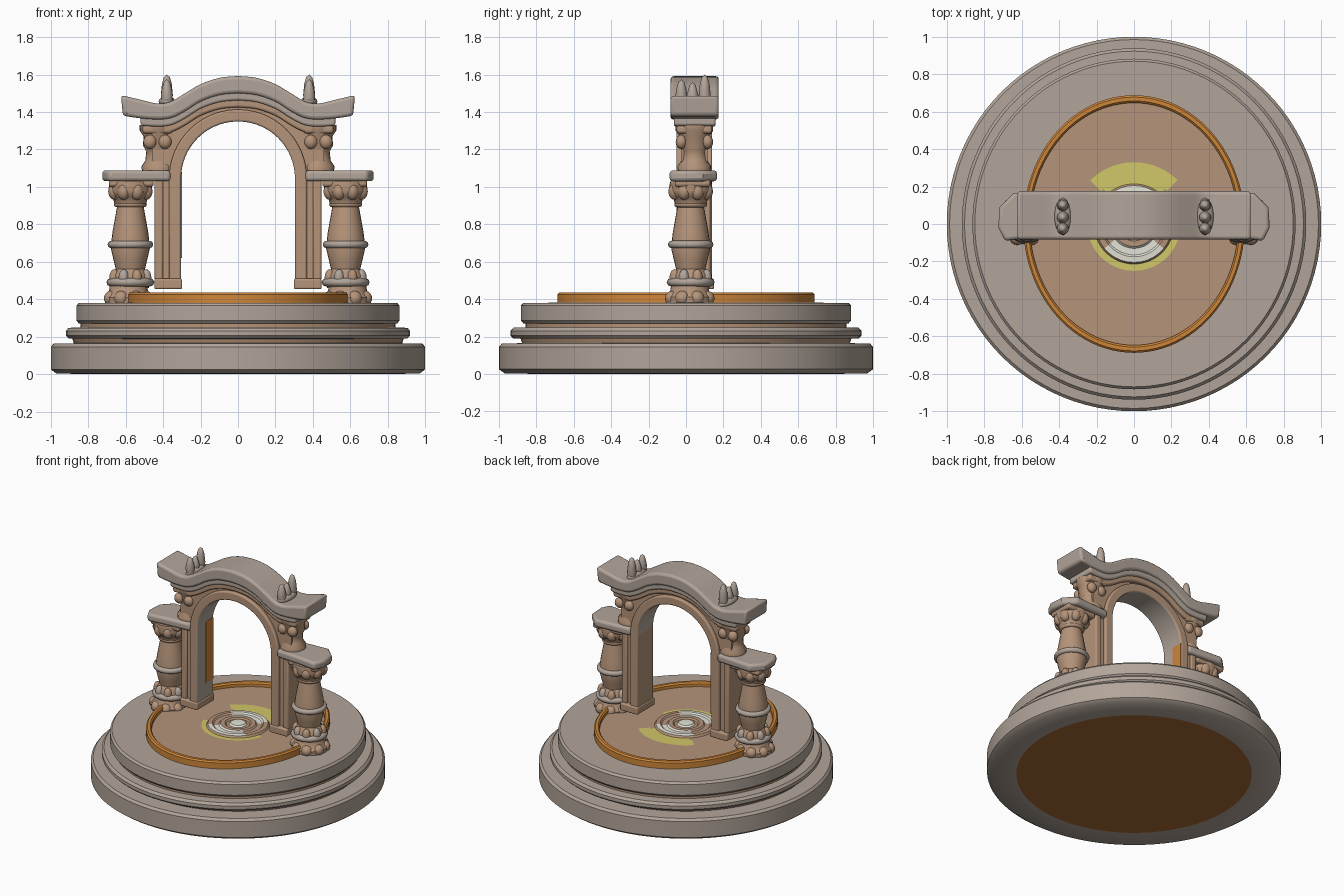
import bpy, bmesh, math
from mathutils import Vector

if "Cube" in bpy.data.objects:
    bpy.data.objects.remove(bpy.data.objects["Cube"], do_unlink=True)


def material(name, rgb):
    lin = [((c / 255 + 0.055) / 1.055) ** 2.4 for c in rgb] + [1.0]
    m = bpy.data.materials.new(name)
    m.use_nodes = True
    m.diffuse_color = lin
    bsdf = next(n for n in m.node_tree.nodes if n.type == "BSDF_PRINCIPLED")
    bsdf.inputs["Base Color"].default_value = lin
    return m


STONE = material("grey stone", (178, 165, 154))
TAN = material("tan stone", (181, 148, 122))
ORANGE = material("orange trim", (206, 134, 58))
YELLOW = material("pale yellow", (209, 199, 104))
WHITE = material("off white", (228, 227, 216))
BROWN = material("brown underside", (166, 106, 50))


def finish(name, bm, mats, rule=None, bevel=0, angle=40):
    """Turn a bmesh into a shaded object; rule(centre, normal) picks the material."""
    bmesh.ops.remove_doubles(bm, verts=bm.verts, dist=1e-5)
    bmesh.ops.recalc_face_normals(bm, faces=bm.faces)
    bm.normal_update()
    if rule:
        for f in bm.faces:
            f.material_index = rule(f.calc_center_median(), f.normal)
    me = bpy.data.meshes.new(name)
    bm.to_mesh(me)
    bm.free()
    for m in mats:
        me.materials.append(m)
    ob = bpy.data.objects.new(name, me)
    bpy.context.collection.objects.link(ob)
    if bevel:
        mod = ob.modifiers.new("bevel", "BEVEL")
        mod.width, mod.segments, mod.limit_method = bevel, 3, "ANGLE"
        mod.angle_limit = math.radians(45)
    bpy.ops.object.select_all(action="DESELECT")
    bpy.context.view_layer.objects.active = ob
    ob.select_set(True)
    bpy.ops.object.shade_smooth_by_angle(angle=math.radians(angle))
    return ob


def lathe(name, profile, mats, at=(0, 0), scale=(1, 1), n=32, rule=None, angle=40, closed=False):
    """Revolve (radius, z) points about a vertical axis."""
    bm = bmesh.new()
    rings = [[bm.verts.new((at[0] + r * scale[0] * math.cos(math.tau * k / n),
                            at[1] + r * scale[1] * math.sin(math.tau * k / n), z))
              for k in range(n)] for r, z in profile]
    pairs = list(zip(rings, rings[1:])) + ([(rings[-1], rings[0])] if closed else [])
    for a, b in pairs:
        for k in range(n):
            j = (k + 1) % n
            bm.faces.new((a[k], a[j], b[j], b[k]))
    return finish(name, bm, mats, rule, angle=angle)


def strip(name, outer, inner, y0, y1, mats, rule=None, bevel=0.0):
    """Solid band between two x-z paths, running from y0 to y1."""
    bm = bmesh.new()
    rows = [[bm.verts.new((p[0], y, p[1])) for p, y in ((o, y0), (o, y1), (i, y1), (i, y0))]
            for o, i in zip(outer, inner)]
    for a, b in zip(rows, rows[1:]):
        for k in range(4):
            j = (k + 1) % 4
            bm.faces.new((a[k], a[j], b[j], b[k]))
    bm.faces.new(rows[0])
    bm.faces.new(rows[-1])
    return finish(name, bm, mats, rule, bevel)


def box(name, x, y, z, mat, bevel=0.01):
    return strip(name, [(x[0], z[1]), (x[1], z[1])], [(x[0], z[0]), (x[1], z[0])],
                 y[0], y[1], [mat], bevel=bevel)


def blob(name, at, size, mat):
    bm = bmesh.new()
    bmesh.ops.create_uvsphere(bm, u_segments=14, v_segments=10, radius=1)
    for v in bm.verts:
        v.co = Vector(at) + v.co * Vector(size)
    return finish(name, bm, [mat], angle=80)


def smooth(pts, steps=4):
    """Catmull-Rom curve through the points."""
    p = [Vector(q) for q in [pts[0]] + pts + [pts[-1]]]
    out = []
    for a, b, c, d in zip(p, p[1:], p[2:], p[3:]):
        for k in range(steps):
            t = k / steps
            out.append(tuple(b + (c - a) * t / 2 + (2 * a - 5 * b + 4 * c - d) * t * t / 2
                             + (3 * b - a - 3 * c + d) * t ** 3 / 2))
    return out + [pts[-1]]


def mirrored(pts):
    return [(-x, z) for x, z in reversed(pts[1:])] + pts


# Stepped round plinth
lathe("base_step", [(0, 0), (.8, 0), (.97, .003), (1, .025), (1, .145), (.985, .162), (.86, .165), (0, .165)],
      [STONE, BROWN], n=96, rule=lambda c, n: int(n.z < -.9 and c.xy.length < .79))
lathe("lower_neck", [(.875, .16), (.885, .19)], [TAN], n=96)
lathe("middle_step", [(.8, .185), (.905, .19), (.92, .205), (.92, .23), (.905, .247), (.8, .25)],
      [STONE], scale=(1, 1.02), n=96)
lathe("upper_neck", [(.84, .245), (.84, .275)], [TAN], scale=(1, 1.02), n=96)
lathe("top_step", [(0, .268), (.85, .27), (.863, .285), (.863, .365), (.85, .38), (0, .383)],
      [STONE], scale=(1, 1.023), n=96)

# Oval floor with raised rim
OVAL = (.592, .688)
lathe("floor", [(0, .403), (.96, .403), (.96, .38)], [TAN], scale=OVAL, n=96)
lathe("floor_rim", [(.94, .38), (.94, .425), (.955, .435), (.985, .435), (1, .425), (1, .38)],
      [ORANGE], scale=OVAL, n=96, closed=True)


def glow_rule(c, n):
    r = c.xy.length
    if c.y > .17 and abs(c.x) < .2 or c.y < -.06 and r < .25:
        return 1
    return 0


lathe("glow_patch", [(0, .405), (.15, .405), (.2, .405), (.25, .405), (.33, .405)],
      [TAN, YELLOW], n=96, rule=glow_rule)


def medallion_rule(c, n):
    r = c.xy.length
    return int(r < .06 or (.12 < r < .2 and abs(c.y) > .65 * r))


lathe("medallion", [(.215, .404), (.205, .418), (.175, .42), (.165, .41), (.13, .41), (.12, .42),
                    (.09, .42), (.08, .41), (.06, .412), (.05, .424), (0, .428)],
      [TAN, WHITE], n=64, rule=medallion_rule)

# Arch wall, moulding and reveal
SPRING = 1.045


def arc(r, steps, foot, leg_x):
    pts = [(r * math.sin(math.pi / 2 * k / steps), SPRING + r * math.cos(math.pi / 2 * k / steps))
           for k in range(steps + 1)]
    return mirrored(pts + [(leg_x, foot)])


def reveal_rule(c, n):
    inward = n.x * c.x + n.z * (c.z - SPRING) < -.05 if c.z > SPRING else n.x * c.x < -.1
    return int(inward and abs(n.y) < .5 and (c.x < 0 or c.z > SPRING))


wall_edge = [(0, 1.465), (.1, 1.455), (.2, 1.42), (.3, 1.37), (.38, 1.33), (.46, 1.32),
             (.46, 1.15), (.44, 1.05), (.44, .46)]
strip("arch_wall", mirrored(wall_edge), arc(.32, 7, .46, .32), -.025, .115, [TAN])
strip("arch_moulding", arc(.368, 20, .456, .368), arc(.304, 20, .456, .304), -.05, .14,
      [TAN, STONE], rule=reveal_rule, bevel=.01)
box("reveal_patch", (-.305, -.299), (.05, .135), (.62, 1.08), ORANGE, 0)

# Swept cornice with two bands beneath
crest = smooth([(0, 1.592), (.1, 1.582), (.2, 1.548), (.29, 1.495), (.36, 1.455), (.43, 1.445),
                (.52, 1.465), (.625, 1.49)])
soffit = smooth([(0, 1.5), (.1, 1.49), (.2, 1.455), (.28, 1.405), (.35, 1.37), (.42, 1.36),
                 (.52, 1.366), (.615, 1.38)])
strip("cornice", mirrored(crest), mirrored(soffit), -.083, .175, [STONE], bevel=.025)


def band(name, top, bottom, reach, y0, y1, mat):
    edge = [p for p in soffit if p[0] < reach]
    strip(name, mirrored([(x, z - top) for x, z in edge]),
          mirrored([(x, z - bottom) for x, z in edge]), y0, y1, [mat], bevel=.012)


band("cornice_band", -.01, .038, .53, -.065, .158, STONE)
band("lower_band", .03, .075, .49, -.05, .14, TAN)

# Matching side parts
for s, side in ((1, "left"), (-1, "right")):
    def span(a, b):
        return sorted((s * a, s * b))

    # Arch leg foot and edge strip
    box(side + "_leg_foot", span(.298, .446), (-.058, .15), (.453, .51), TAN)
    box(side + "_leg_edge", span(.4, .445), (-.04, .13), (.5, 1.05), TAN)

    # Baluster column
    col = (s * .575, .025)
    foot = (s * .585, .02)
    lathe(side + "_column_foot", [(0, .375), (.125, .375), (.128, .41), (.105, .44), (.1, .47)],
          [TAN], at=foot, n=20)
    lathe(side + "_column", [(.1, .46), (.1, .53), (.078, .56), (.09, .61), (.104, .67), (.1, .72),
                             (.095, .76), (.07, .9), (.085, .91), (.092, .94), (.105, .95),
                             (.118, .98), (.11, 1.03), (0, 1.03)], [TAN], at=col, n=24)
    for part, z, r, h, mat in (("ankle_ring", .49, .128, .022, STONE), ("waist_ring", .692, .122, .02, STONE),
                               ("collar_ring", .905, .088, .014, TAN)):
        lathe(side + "_" + part, [(r - h + h * math.cos(math.tau * k / 8), z + h * math.sin(math.tau * k / 8))
                                  for k in range(8)], [mat], at=col, n=24, closed=True, angle=80)
    for k in range(8):
        d = (math.cos(math.tau * (k + .5) / 8), math.sin(math.tau * (k + .5) / 8))
        blob(side + "_claw", (col[0] + d[0] * .092, col[1] + d[1] * .092, .515), (.028, .028, .045),
             STONE if k % 2 else TAN)
        blob(side + "_toe", (foot[0] + d[0] * .1, foot[1] + d[1] * .1, .405), (.04, .04, .04), TAN)
        blob(side + "_capital_leaf", (col[0] + d[0] * .09, col[1] + d[1] * .09, .975), (.036, .036, .045), TAN)

    # Ledge over the column
    plan = [(.36, -.06), (.57, -.075), (.69, -.09), (.725, -.02), (.718, .09), (.64, .168), (.36, .15)]
    bm = bmesh.new()
    face = bm.faces.new([bm.verts.new((s * x, y, 1.03)) for x, y in plan])
    top = bmesh.ops.extrude_face_region(bm, geom=[face])["geom"]
    bmesh.ops.translate(bm, vec=(0, 0, .058), verts=[v for v in top if isinstance(v, bmesh.types.BMVert)])
    finish(side + "_ledge", bm, [STONE], bevel=.018)
    box(side + "_ledge_bed", span(.45, .69), (-.06, .13), (1.0, 1.04), TAN, .015)

    # Upper pier with scrolls
    lathe(side + "_upper_pier", [(.088, 1.08), (.09, 1.11), (.07, 1.14), (.065, 1.19), (.082, 1.22),
                                 (.08, 1.27), (.1, 1.3), (.1, 1.33)], [TAN], at=(s * .425, .045), n=20)
    for x in (.39, .47):
        for y in (-.025, .115):
            blob(side + "_scroll", (s * x, y, 1.24), (.036, .03, .038), TAN)
    box(side + "_pier_cap", span(.35, .51), (-.05, .14), (1.285, 1.33), TAN, .015)

    # Crest spikes
    for y, tip in ((-.025, 1.575), (.035, 1.56), (.1, 1.6)):
        lathe(side + "_crest_spike", [(.026, 1.44), (.032, 1.49), (.026, tip - .05), (.016, tip - .015), (0, tip)],
              [STONE], at=(s * .38, y), n=12, angle=80)
    blob(side + "_spike_root", (s * .38, .04, 1.455), (.045, .1, .03), STONE)
